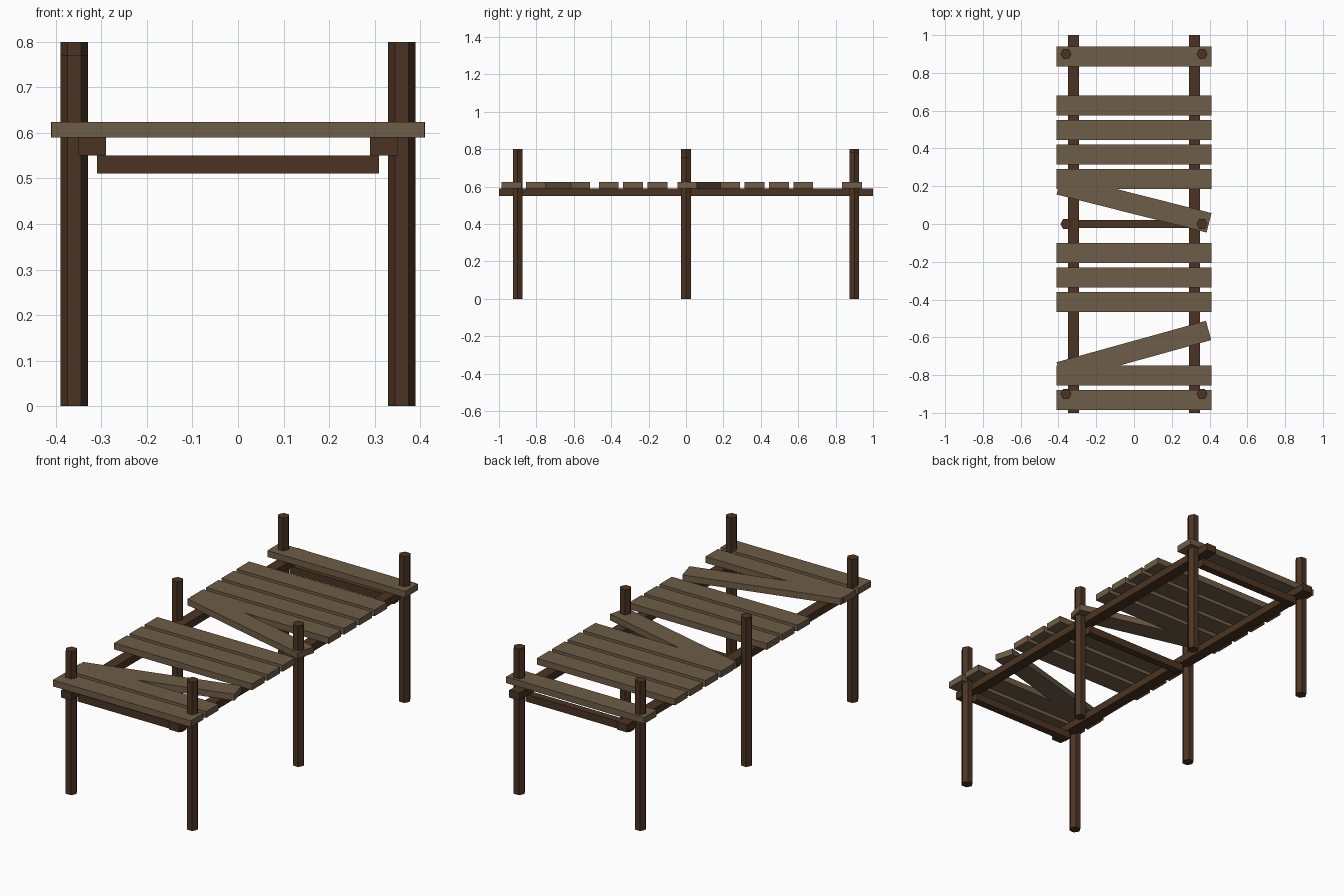
import bpy
from math import radians

cube = bpy.data.objects.get("Cube")
if cube:
    bpy.data.objects.remove(cube, do_unlink=True)


def material(name, colour):
    mat = bpy.data.materials.new(name)
    mat.use_nodes = True
    mat.diffuse_color = (*colour, 1)
    mat.node_tree.nodes["Principled BSDF"].inputs["Base Color"].default_value = (*colour, 1)
    return mat


plank_wood = material("weathered plank brown", (0.159, 0.109, 0.063))
dark_wood = material("dark timber brown", (0.072, 0.034, 0.016))


def box(name, size, location, mat, angle=0):
    bpy.ops.mesh.primitive_cube_add(size=1, location=location, rotation=(0, 0, radians(angle)))
    obj = bpy.context.object
    obj.name = name
    obj.scale = size
    obj.data.materials.append(mat)


def post(name, x, y, height):
    # six-sided post with corners pointing along x
    bpy.ops.mesh.primitive_cylinder_add(vertices=6, radius=0.03, depth=height,
                                        location=(x, y, height / 2),
                                        rotation=(0, 0, radians(30)))
    obj = bpy.context.object
    obj.name = name
    obj.data.materials.append(dark_wood)


# Rows of posts, each pair joined by a cross beam; heights are right, left
rows = {"front": (-0.9, 0.77, 0.8), "middle": (0, 0.8, 0.757), "back": (0.9, 0.8, 0.785)}
for row, (y, right_height, left_height) in rows.items():
    post(row + "_right_post", -0.36, y, right_height)
    post(row + "_left_post", 0.36, y, left_height)
    box(row + "_cross_beam", (0.62, 0.04, 0.04), (0, y, 0.531), dark_wood)

# Long beams under the deck
for side, x in (("right", -0.32), ("left", 0.32)):
    box(side + "_long_beam", (0.06, 2, 0.04), (x, 0, 0.571), dark_wood)

# Evenly spaced deck planks, some missing and some knocked askew
missing = (3, 7, 13)
missing = (3, 7, 13)
askew = {2: 15.5, 8: -14.2}
for i in range(15):
    if i in missing:
        continue
    box(f"deck_plank_{i}", (0.82, 0.106, 0.034), (0, -0.933 + 0.13 * i, 0.607),
        plank_wood, askew.get(i, 0))
